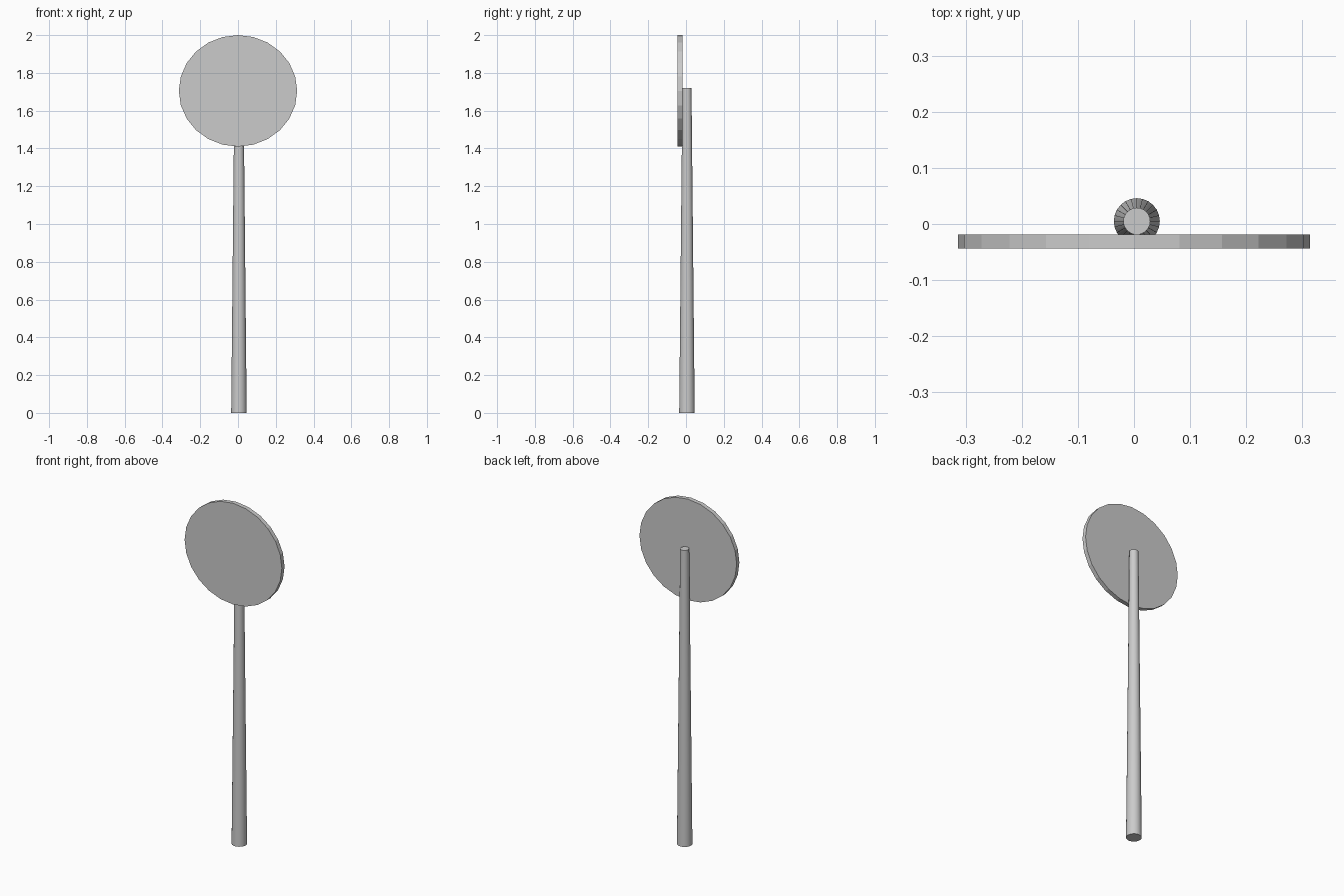
import bpy
import math

if "Cube" in bpy.data.objects:
    bpy.data.objects.remove(bpy.data.objects["Cube"])

# tapered round pole, closed at both ends
POLE_H = 1.72
bpy.ops.mesh.primitive_cone_add(vertices=24, radius1=0.041, radius2=0.024,
                                depth=POLE_H, location=(0.005, 0.005, POLE_H / 2))
pole = bpy.context.object
pole.name = "pole"
bpy.ops.object.shade_smooth_by_angle(angle=math.radians(30))

# 24-sided sign plate, slightly wider than tall, fixed to the front of the pole
bpy.ops.mesh.primitive_cylinder_add(vertices=24, radius=1, depth=1,
                                    location=(0, -0.0315, 1.705),
                                    rotation=(math.radians(90), 0, 0))
plate = bpy.context.object
plate.name = "sign_plate"
plate.scale = (0.3135, 0.295, 0.025)
bpy.ops.object.transform_apply(location=False, rotation=True, scale=True)
